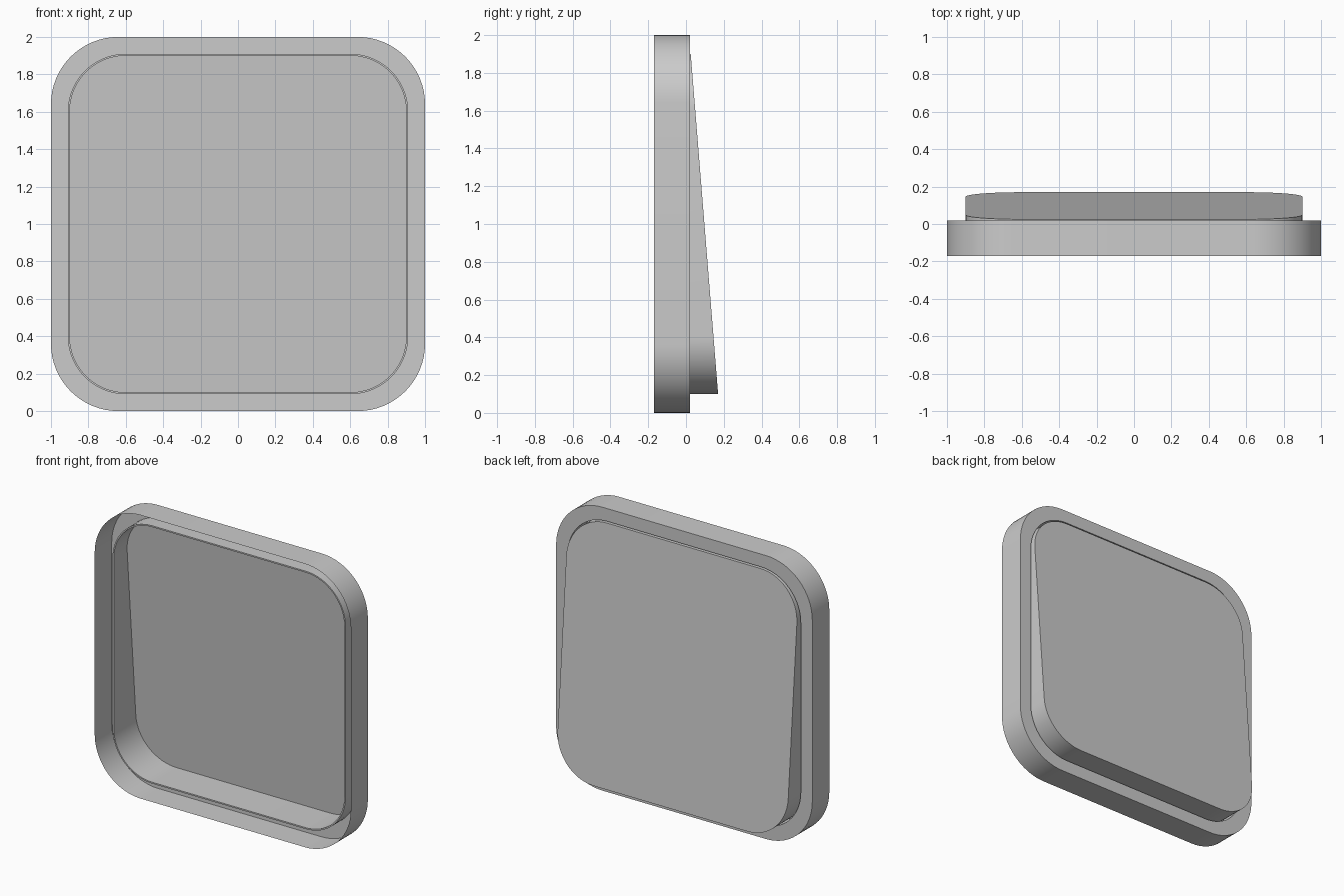
import bpy
import bmesh
from math import sin, cos, pi

if "Cube" in bpy.data.objects:
    bpy.data.objects.remove(bpy.data.objects["Cube"])

SEG = 16  # segments per rounded corner
CZ = 1.0  # height of the panel centre


def outline(half, radius):
    """Rounded-square profile as (x, z) points."""
    pts = []
    for q, (sx, sz) in enumerate([(1, 1), (-1, 1), (-1, -1), (1, -1)]):
        for i in range(SEG + 1):
            a = (q + i / SEG) * pi / 2
            pts.append((sx * (half - radius) + radius * cos(a),
                        CZ + sz * (half - radius) + radius * sin(a)))
    return pts


def slant(z):
    """Depth of the tilted back face at height z."""
    return 0.17 + (0.025 - 0.17) * (z - 0.1) / 1.8


# Profile steps: half size, corner radius, depth along y
steps = [
    (1.00, 0.36, lambda z: -0.17),  # open front rim
    (1.00, 0.36, lambda z: 0.02),   # outer wall to back flange
    (0.91, 0.31, lambda z: 0.02),   # flange inner edge
    (0.91, 0.31, lambda z: -0.10),  # groove wall, running forward
    (0.90, 0.30, lambda z: -0.10),  # groove floor
    (0.90, 0.30, slant),            # tray wall up to the tilted face
]

# Thin shell: bridge each loop to the next, then cap the tilted face
bm = bmesh.new()
loops = [[bm.verts.new((x, depth(z), z)) for x, z in outline(h, r)]
         for h, r, depth in steps]
for a, b in zip(loops, loops[1:]):
    n = len(a)
    for i in range(n):
        j = (i + 1) % n
        bm.faces.new((a[i], a[j], b[j], b[i]))
bm.faces.new(loops[-1])
bmesh.ops.recalc_face_normals(bm, faces=bm.faces)
cap = max(bm.faces, key=lambda f: len(f.verts))
if cap.normal.y < 0:
    bmesh.ops.reverse_faces(bm, faces=bm.faces)

mesh = bpy.data.meshes.new("tilted_panel")
bm.to_mesh(mesh)
bm.free()
panel = bpy.data.objects.new("tilted_panel", mesh)
bpy.context.collection.objects.link(panel)

# Smooth corners, sharp folds
bpy.context.view_layer.objects.active = panel
panel.select_set(True)
bpy.ops.object.shade_smooth_by_angle(angle=pi / 6)
